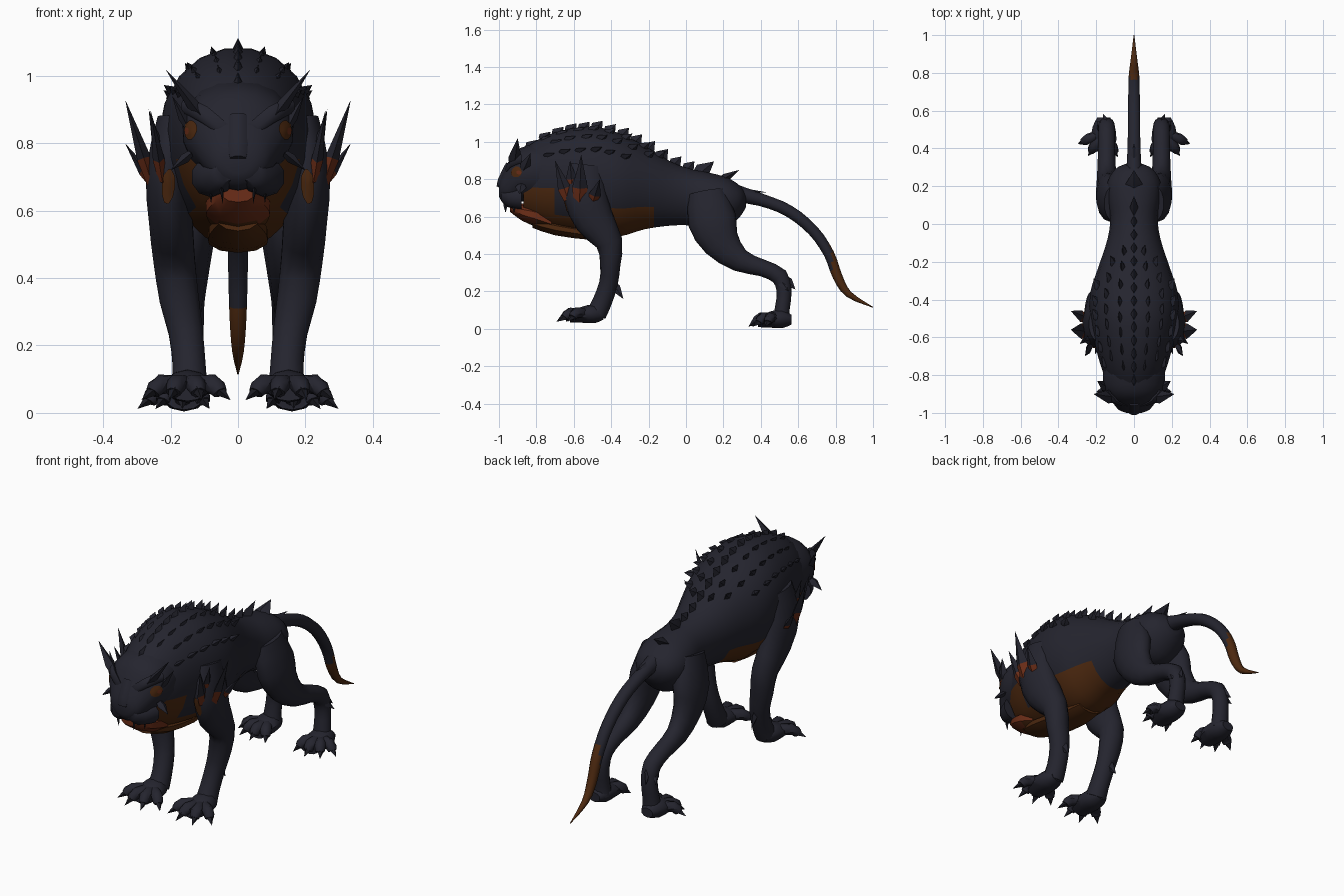
import bpy, bmesh, math, random
from mathutils import Vector

random.seed(4)
cube = bpy.data.objects.get("Cube")
if cube:
    bpy.data.objects.remove(cube)


def material(name, rgb):
    m = bpy.data.materials.new(name)
    m.use_nodes = True
    m.diffuse_color = (*rgb, 1)
    bsdf = m.node_tree.nodes["Principled BSDF"]
    bsdf.inputs["Base Color"].default_value = (*rgb, 1)
    bsdf.inputs["Roughness"].default_value = 0.9
    return m


HIDE = material("dark_hide", (0.018, 0.018, 0.028))
EMBER = material("ember_brown", (0.075, 0.022, 0.005))
RED = material("ember_red", (0.15, 0.027, 0.009))
CLAW = material("dark_claw", (0.012, 0.012, 0.018))


def finish(name, bm, mats, mirror=False, angle=45):
    bmesh.ops.recalc_face_normals(bm, faces=bm.faces)
    mesh = bpy.data.meshes.new(name)
    bm.to_mesh(mesh)
    bm.free()
    for m in mats:
        mesh.materials.append(m)
    ob = bpy.data.objects.new(name, mesh)
    bpy.context.collection.objects.link(ob)
    bpy.ops.object.select_all(action="DESELECT")
    ob.select_set(True)
    bpy.context.view_layer.objects.active = ob
    bpy.ops.object.shade_smooth_by_angle(angle=math.radians(angle))
    if mirror:
        ob.modifiers.new("mirror", "MIRROR").use_mirror_merge = False
    return ob


def refine(rows, steps):
    """Smooth curve through rows of numbers."""
    out = []
    for i in range(len(rows) - 1):
        p0, p1 = rows[max(i - 1, 0)], rows[i]
        p2, p3 = rows[i + 1], rows[min(i + 2, len(rows) - 1)]
        for s in range(steps):
            t = s / steps
            out.append([0.5 * (2 * b + (c - a) * t + (2 * a - 5 * b + 4 * c - d) * t * t
                               + (3 * b - a - 3 * c + d) * t ** 3)
                        for a, b, c, d in zip(p0, p1, p2, p3)])
    return out + [list(rows[-1])]


def add_loft(bm, rows, sides=14, steps=2, flat=False, egg=0):
    """Rows are x, y, z, half width, half depth."""
    rows = refine(rows, steps)
    pts = [Vector(r[:3]) for r in rows]
    rings = []
    for i, r in enumerate(rows):
        a, b = Vector((1, 0, 0)), Vector((0, 0, 1))
        if not flat:
            t = (pts[min(i + 1, len(pts) - 1)] - pts[max(i - 1, 0)]).normalized()
            a = (a - t * a.dot(t)).normalized()
            b = t.cross(a)
        ring = []
        for k in range(sides):
            w = math.tau * (k + 0.5) / sides
            wide = max(r[3], 0.002) * (1 + egg * math.sin(w))
            ring.append(bm.verts.new(pts[i] + a * math.cos(w) * wide
                                     + b * math.sin(w) * max(r[4], 0.002)))
        rings.append(ring)
    for lo, hi in zip(rings, rings[1:]):
        for k in range(sides):
            j = (k + 1) % sides
            bm.faces.new((lo[k], lo[j], hi[j], hi[k]))
    bm.faces.new(rings[0])
    bm.faces.new(rings[-1])


def loft(name, rows, mats=(HIDE,), rule=None, mirror=False, **kw):
    bm = bmesh.new()
    add_loft(bm, rows, **kw)
    if rule:
        for f in bm.faces:
            f.material_index = rule(f.calc_center_median())
    return finish(name, bm, mats, mirror)


def spikes(name, items, mats=(HIDE,), mirror=False, thin=0.5):
    """Leaf-shaped blades given as base, tip and half width."""
    bm = bmesh.new()
    for base, tip, r in items:
        base, tip = Vector(base), Vector(tip)
        t = (tip - base).normalized()
        ref = Vector((0, 1, 0)) if abs(t.y) < 0.85 else Vector((1, 0, 0))
        a = (ref - t * ref.dot(t)).normalized()
        b = t.cross(a)
        rings = []
        for f, s in ((0, 0.7), (0.3, 1)):
            c = base.lerp(tip, f)
            rings.append([bm.verts.new(c + v * s * r)
                          for v in (a, b * thin, -a, -b * thin)])
        end = bm.verts.new(tip)
        bm.faces.new(rings[0])
        for k in range(4):
            j = (k + 1) % 4
            low = bm.faces.new((rings[0][k], rings[0][j], rings[1][j], rings[1][k]))
            low.material_index = len(mats) - 1
            bm.faces.new((rings[1][k], rings[1][j], end))
    return finish(name, bm, mats, mirror, 30)


def patch(name, target, centre, w, h, mat):
    """Thin painted plate hugging the target's surface."""
    bpy.context.view_layer.update()
    _, c, n, _ = target.closest_point_on_mesh(Vector(centre))
    a = Vector((0, 0, 1)).cross(n).normalized()
    b = n.cross(a)
    bm = bmesh.new()

    def put(p):
        _, q, m, _ = target.closest_point_on_mesh(p)
        return bm.verts.new(q + m * 0.005)
    mid = put(c)
    rings = [[put(c + a * w * s * math.cos(k * math.tau / 10)
                  + b * h * s * math.sin(k * math.tau / 10)) for k in range(10)]
             for s in (0.5, 1)]
    for k in range(10):
        j = (k + 1) % 10
        bm.faces.new((mid, rings[0][k], rings[0][j]))
        bm.faces.new((rings[0][k], rings[1][k], rings[1][j], rings[0][j]))
    return finish(name, bm, (mat,), True)


# Torso: y, top, bottom, half width
PROFILE = [(-0.87, 0.96, 0.61, 0.12), (-0.78, 1.02, 0.56, 0.165), (-0.66, 1.065, 0.525, 0.2),
           (-0.5, 1.085, 0.5, 0.23), (-0.36, 1.05, 0.49, 0.23), (-0.22, 0.98, 0.53, 0.185),
           (-0.08, 0.895, 0.55, 0.14), (0.03, 0.855, 0.55, 0.125), (0.13, 0.835, 0.53, 0.14),
           (0.22, 0.81, 0.54, 0.14), (0.29, 0.765, 0.6, 0.1), (0.32, 0.72, 0.65, 0.04)]


def torso_colour(c):
    if c.y < -0.72:
        return int(c.z < 0.76)
    return int(c.y < -0.16 and c.z < (0.64 if c.y > -0.42 else 0.59))


loft("torso", [(0, y, (t + b) / 2, w, (t - b) / 2) for y, t, b, w in PROFILE],
     (HIDE, EMBER), torso_colour, sides=20, steps=3, flat=True, egg=0.1)

# Head, jaw and face
head = loft("head", [(0, -1.0, 0.745, 0.04, 0.035), (0, -0.985, 0.75, 0.08, 0.07),
                     (0, -0.95, 0.775, 0.11, 0.115), (0, -0.91, 0.815, 0.14, 0.135),
                     (0, -0.85, 0.83, 0.165, 0.15), (0, -0.76, 0.83, 0.165, 0.17)],
            sides=18, flat=True, egg=0.05)
loft("jaw", [(0, -0.94, 0.65, 0.05, 0.025), (0, -0.88, 0.625, 0.088, 0.045),
             (0, -0.8, 0.605, 0.1, 0.06), (0, -0.72, 0.575, 0.085, 0.05)],
     (RED, EMBER), lambda c: int(c.z < 0.575), sides=10, flat=True)
loft("chest_keel", [(0, -0.82, 0.57, 0.06, 0.03), (0, -0.7, 0.54, 0.09, 0.04),
                    (0, -0.5, 0.51, 0.09, 0.035), (0, -0.36, 0.51, 0.07, 0.03)],
     (EMBER,), sides=10, flat=True)
loft("muzzle", [(0.04, -0.99, 0.715, 0.03, 0.03), (0.06, -0.95, 0.7, 0.05, 0.05),
                (0.08, -0.88, 0.7, 0.06, 0.06)], mirror=True, sides=10, flat=True)
loft("nose", [(0, -1.0, 0.755, 0.025, 0.015), (0, -0.98, 0.79, 0.035, 0.03),
              (0, -0.93, 0.87, 0.04, 0.04)], sides=8)
loft("brow", [(0.04, -0.965, 0.84, 0.02, 0.02), (0.1, -0.94, 0.885, 0.025, 0.025),
              (0.15, -0.88, 0.91, 0.02, 0.025)], mirror=True, sides=8, flat=True)
patch("eye", head, (0.16, -0.92, 0.845), 0.035, 0.03, EMBER)
patch("eye_glow", head, (0.165, -0.9, 0.835), 0.015, 0.01, RED)
spikes("horns", [((0.1, -0.92, 0.87), (0.215, -0.9, 1.02), 0.036),
                 ((0.15, -0.87, 0.85), (0.195, -0.83, 0.94), 0.028),
                 ((0.14, -0.88, 0.77), (0.2, -0.89, 0.72), 0.03)], mirror=True)
spikes("fangs", [((0.05, -0.965, 0.68), (0.045, -0.965, 0.62), 0.012),
                 ((0.08, -0.92, 0.67), (0.08, -0.92, 0.62), 0.011)], (CLAW,), True)

# Limbs
front_leg = loft("front_leg", [
    (0.19, -0.53, 0.87, 0.05, 0.09), (0.21, -0.54, 0.72, 0.065, 0.115),
    (0.2, -0.49, 0.58, 0.066, 0.105), (0.19, -0.41, 0.46, 0.063, 0.072),
    (0.175, -0.405, 0.34, 0.06, 0.054), (0.155, -0.415, 0.24, 0.052, 0.05),
    (0.145, -0.45, 0.14, 0.05, 0.052), (0.145, -0.48, 0.08, 0.055, 0.055)], mirror=True)
patch("leg_marking", front_leg, (0.17, -0.75, 0.645), 0.022, 0.055, EMBER)
loft("rear_leg", [
    (0.1, 0.11, 0.73, 0.06, 0.1), (0.13, 0.14, 0.58, 0.07, 0.13),
    (0.14, 0.19, 0.46, 0.06, 0.1), (0.145, 0.29, 0.365, 0.05, 0.062),
    (0.145, 0.41, 0.325, 0.046, 0.045), (0.145, 0.5, 0.28, 0.045, 0.046),
    (0.145, 0.525, 0.2, 0.042, 0.04), (0.15, 0.515, 0.11, 0.045, 0.04),
    (0.15, 0.51, 0.05, 0.05, 0.045)], mirror=True)


def paw(name, x, y, z, reach, turn):
    """Broad pad, four fanned toes and their claws."""
    bm = bmesh.new()
    add_loft(bm, [(x, y + 0.08, z + 0.045, 0.035, 0.025), (x, y + 0.03, z + 0.05, 0.062, 0.05),
                  (x, y - 0.04, z + 0.045, 0.07, 0.042), (x, y - 0.1, z + 0.03, 0.05, 0.025)],
             sides=10, flat=True)
    claws = []
    for deg in (-48, -16, 16, 48):
        w = math.radians(deg + turn)
        d = Vector((math.sin(w), -math.cos(w), 0))
        c = Vector((x, y, z))
        up = Vector((0, 0, 1))
        stops = [(0.03, 0.055, 0.024), (0.62, 0.055, 0.03), (0.82, 0.03, 0.022)]
        add_loft(bm, [(*(c + d * reach * f + up * h), r, r) for f, h, r in stops], sides=8)
        claws.append((c + d * reach * 0.72 + up * 0.045, c + d * reach * 1.08 + up * 0.008, 0.02))
    finish(name, bm, (HIDE,), True)
    spikes(name + "_claws", claws, (CLAW,), True, 0.8)


paw("front_paw", 0.15, -0.52, 0.03, 0.165, 2)
paw("rear_paw", 0.16, 0.485, 0.004, 0.14, 18)
spikes("leg_tufts", [((0.155, -0.39, 0.24), (0.16, -0.335, 0.16), 0.025),
                     ((0.145, 0.53, 0.27), (0.165, 0.585, 0.21), 0.025),
                     ((0.17, 0.5, 0.26), (0.2, 0.55, 0.2), 0.022)], mirror=True)

# Shoulder blades with glowing roots
spikes("shoulder_spikes", [
    ((0.225, -0.63, 0.69), (0.26, -0.7, 0.9), 0.035),
    ((0.255, -0.57, 0.68), (0.335, -0.56, 0.93), 0.042),
    ((0.255, -0.5, 0.68), (0.335, -0.46, 0.8), 0.032),
    ((0.23, -0.61, 0.76), (0.265, -0.62, 0.9), 0.03)], (HIDE, RED), True)

# Tail with ember tip
loft("tail", [(0, 0.24, 0.73, 0.045, 0.05), (0, 0.4, 0.69, 0.036, 0.034),
              (0, 0.55, 0.63, 0.034, 0.032), (0, 0.68, 0.525, 0.032, 0.03),
              (0, 0.765, 0.4, 0.03, 0.028), (0, 0.81, 0.28, 0.026, 0.026),
              (0, 0.87, 0.185, 0.018, 0.018), (0, 1.0, 0.115, 0.002, 0.002)],
     (HIDE, EMBER), lambda c: int(c.y > 0.775), sides=10, steps=3)


# Spine crest and rows of small scales over the back
def back_point(y, w):
    for p, q in zip(PROFILE, PROFILE[1:]):
        if p[0] <= y <= q[0]:
            f = (y - p[0]) / (q[0] - p[0])
            t, b, hw = (p[i] + (q[i] - p[i]) * f for i in (1, 2, 3))
            return Vector((math.sin(w) * hw * 1.1, y, (t + b) / 2 + math.cos(w) * (t - b) / 2))


crest = [(back_point(y, 0) - Vector((0, 0, 0.02)), back_point(y, 0) + Vector((0, 0.045, 0.03)), 0.035)
         for y in [-0.84 + 0.07 * i for i in range(13)]]
crest += [((0, 0.06, 0.82), (0, 0.15, 0.895), 0.045), ((0, 0.18, 0.79), (0, 0.285, 0.85), 0.045),
          ((0, 0.26, 0.74), (0, 0.43, 0.73), 0.03)]
spikes("spine_crest", crest)
scales = []
for row, w in enumerate((0.3, 0.62, 0.95)):
    for i in range(8 - row):
        p = back_point(-0.76 + 0.085 * i + 0.04 * (row % 2) + random.uniform(-0.01, 0.01), w)
        out = Vector((math.sin(w), 0, math.cos(w)))
        scales.append((p - out * 0.02, p + out * 0.018 + Vector((0, 0.05, 0)), 0.028))
spikes("back_scales", scales, mirror=True)
